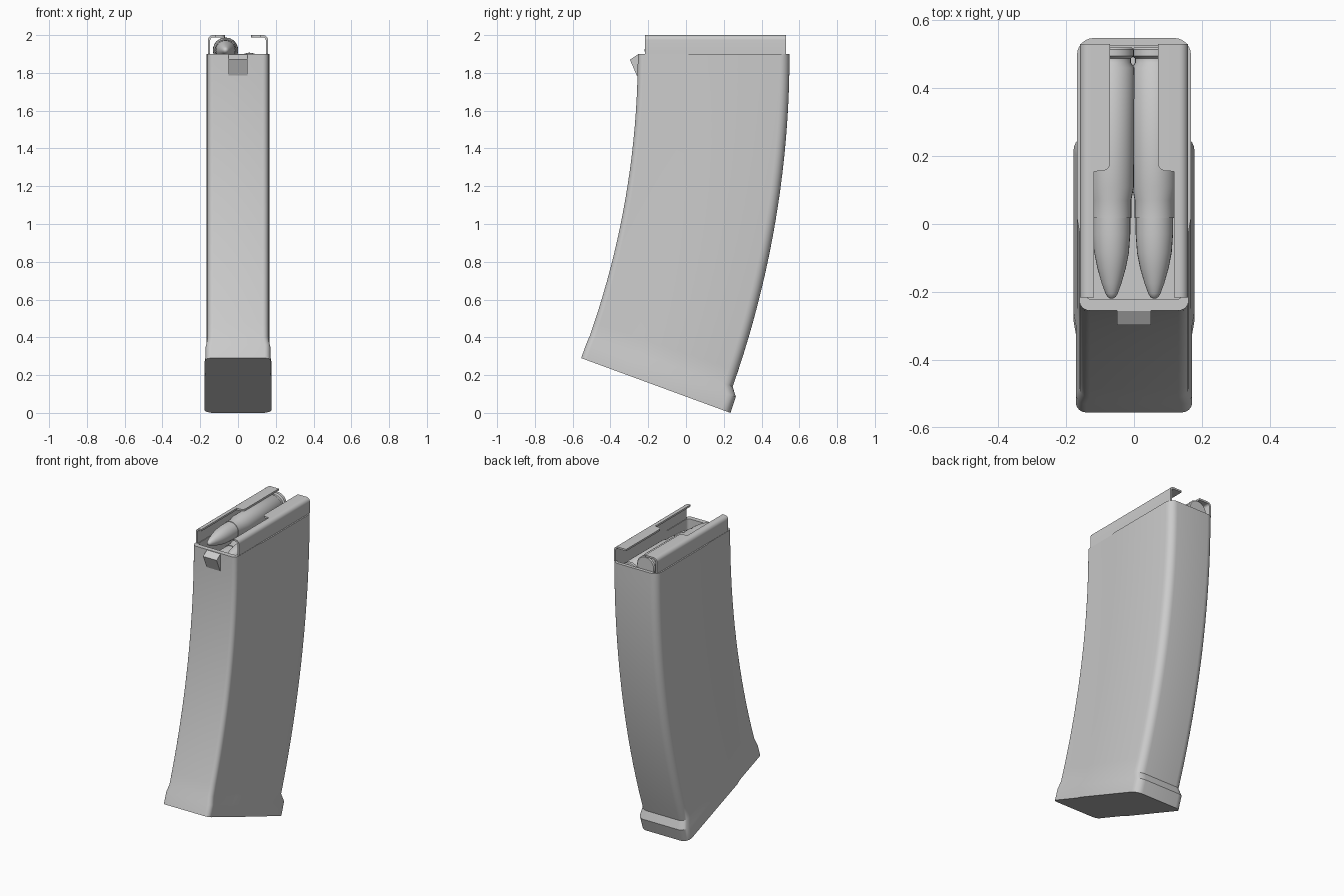
import bpy, bmesh
from math import sin, cos, pi, radians
from mathutils import Vector

old = bpy.data.objects.get("Cube")
if old:
    bpy.data.objects.remove(old, do_unlink=True)

steel = bpy.data.materials.new("light_grey_steel")
steel.use_nodes = True
GREY = (0.6, 0.6, 0.6, 1)
steel.diffuse_color = GREY
steel.node_tree.nodes["Principled BSDF"].inputs["Base Color"].default_value = GREY


def loft(name, rings, angle=30):
    """Skin a list of equal closed rings and cap both ends."""
    bm = bmesh.new()
    loops = [[bm.verts.new(p) for p in ring] for ring in rings]
    for a, b in zip(loops, loops[1:]):
        n = len(a)
        for i in range(n):
            j = (i + 1) % n
            bm.faces.new((a[i], a[j], b[j], b[i]))
    bm.faces.new(loops[0])
    bm.faces.new(loops[-1])
    bmesh.ops.recalc_face_normals(bm, faces=bm.faces)
    mesh = bpy.data.meshes.new(name)
    bm.to_mesh(mesh)
    bm.free()
    mesh.materials.append(steel)
    obj = bpy.data.objects.new(name, mesh)
    bpy.context.collection.objects.link(obj)
    bpy.ops.object.select_all(action="DESELECT")
    obj.select_set(True)
    bpy.context.view_layer.objects.active = obj
    bpy.ops.object.shade_smooth_by_angle(angle=radians(angle))
    return obj


def arc(cx, cy, r, start, end, steps=6):
    return [(cx + r * cos(start + (end - start) * i / steps),
             cy + r * sin(start + (end - start) * i / steps)) for i in range(steps + 1)]


def section(front, back, grow=0.0, side=0.0, front_in=0.0, back_in=0.0):
    """Rounded cross-section between a front and a back (y, z) point."""
    f, b = Vector((0, *front)), Vector((0, *back))
    length = (b - f).length
    w1, w2 = 0.161 + grow - side, 0.168 + grow - side
    rf, rb = (0.03, 0.05) if not side else (0.02, 0.02)
    v0, v1 = front_in, length - back_in
    half = arc(w1 - rf, v0 + rf, rf, -pi / 2, 0)
    half += [(w1, length * 0.29), (w2, length * 0.34)]
    half += arc(w2 - rb, v1 - rb, rb, 0, pi / 2)
    outline = half + [(-x, v) for x, v in reversed(half)]
    return [f.lerp(b, v / length) + Vector((x, 0, 0)) for x, v in outline]


# Curved body with flared foot and hollow mouth
TOP, CENTRE, R_FRONT, R_BACK = 1.9, -4.755, 4.5, 5.303


def on_arc(r, a):
    return CENTRE + r * cos(a), TOP - r * sin(a)


rings = [section((-0.555, 0.29), (0.235, 0.0), 0.01),
         section((-0.53, 0.36), (0.264, 0.085), 0.01)]
STEPS = 20
for i in range(STEPS, -1, -1):
    a = radians(19.4) * i / STEPS
    rings.append(section(on_arc(R_FRONT, a), on_arc(R_BACK, a)))
for z in (TOP, 1.65):
    rings.append(section((-0.255, z), (0.548, z), 0, 0.018, 0.032, 0.022))
loft("magazine_body", rings)


# Feed lips: folded sheet, wider over the rear half
def lip_section(y, tip, s):
    out, t, r, z = 0.159, 0.012, 0.026, 2.0
    outer = [(out, TOP)] + arc(out - r, z - r, r, 0, pi / 2) + [(tip, z)]
    inner = [(out - t, TOP)] + arc(out - r, z - r, r - t, 0, pi / 2) + [(tip, z - t)]
    return [(s * x, y, h) for x, h in outer + inner[::-1]]


for side, s in (("left", 1), ("right", -1)):
    stations = [(-0.217, 0.118), (0.155, 0.118), (0.156, 0.095)]
    stations += [(y, x) for x, y in arc(0.095, 0.181, 0.025, -pi / 2, -pi)]
    stations += [(0.53, 0.07)]
    clean = [st for i, st in enumerate(stations) if i == 0 or st[0] > stations[i - 1][0] + 1e-5]
    loft(side + "_feed_lip", [lip_section(y, tip, s) for y, tip in clean])

# Locking tab on the front wall
tab = [(-0.24, 1.897), (-0.256, 1.897), (-0.297, 1.87), (-0.26, 1.785), (-0.24, 1.785)]
loft("front_tab", [[(x, y, z) for y, z in tab] for x in (-0.05, 0.05)])


# Staggered cartridges: case and pointed bullet
def turned(name, profile, x, z, sides=28):
    loft(name, [[(x + r * cos(2 * pi * i / sides), y, z + r * sin(2 * pi * i / sides))
                 for i in range(sides)] for r, y in profile], 35)


CASE = [(0.060, 0.52), (0.066, 0.514), (0.066, 0.495), (0.057, 0.488), (0.057, 0.475),
        (0.067, 0.46), (0.066, 0.11), (0.058, 0.07), (0.058, 0.018)]
BULLET = [(0.055, 0.03), (0.055, -0.03), (0.051, -0.085), (0.042, -0.13),
          (0.029, -0.175), (0.018, -0.205), (0.012, -0.215), (0.004, -0.22)]
for label, x, z in (("upper", -0.066, 1.92), ("middle", 0.06, 1.84), ("lower", -0.066, 1.76)):
    turned(label + "_case", CASE, x, z)
    turned(label + "_bullet", BULLET, x, z)
